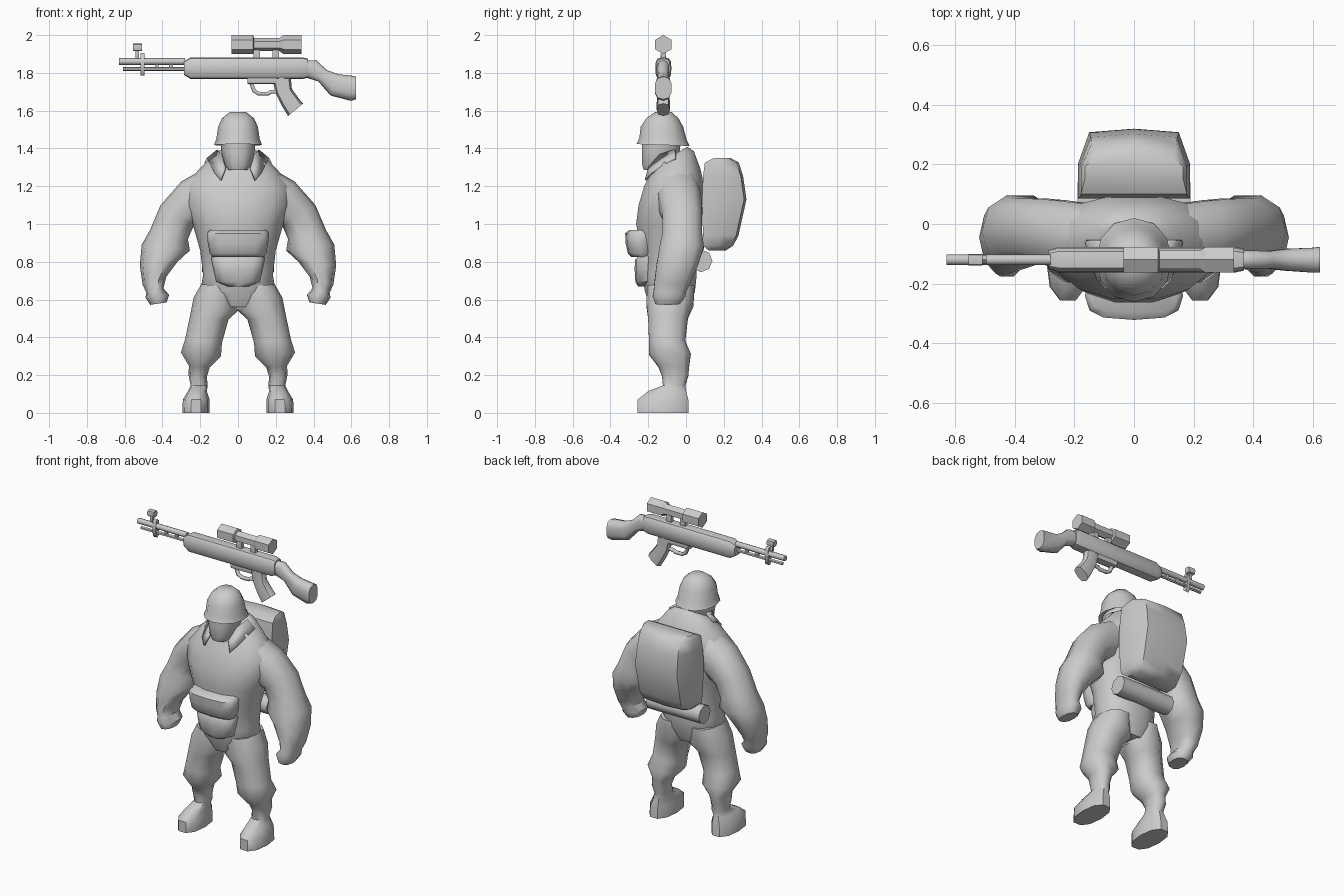
import bpy, bmesh, math
from mathutils import Vector

grey = bpy.data.materials.new("plain_grey")
grey.diffuse_color = (0.6, 0.6, 0.6, 1)


def finish(obj, angle=50):
    obj.data.materials.append(grey)
    bpy.ops.object.select_all(action='DESELECT')
    obj.select_set(True)
    bpy.context.view_layer.objects.active = obj
    bpy.ops.object.shade_smooth_by_angle(angle=math.radians(angle))


def make(name, bm, angle=50):
    bmesh.ops.recalc_face_normals(bm, faces=bm.faces)
    mesh = bpy.data.meshes.new(name)
    bm.to_mesh(mesh)
    bm.free()
    obj = bpy.data.objects.new(name, mesh)
    bpy.context.collection.objects.link(obj)
    finish(obj, angle)
    return obj


def loft(name, sections, n=10, e=1.0, angle=50, sx=1):
    """Skin sections (x1, z1, x2, z2, y_front, y_back[, tilt]) with rounded rings."""
    bm = bmesh.new()
    rings = []
    for s in sections:
        x1, z1, x2, z2, yf, yb = s[:6]
        tilt = s[6] if len(s) > 6 else 0
        ring = []
        for i in range(n):
            a = 2 * math.pi * i / n
            c, d = [math.copysign(abs(v) ** e, v) if abs(v) > 1e-6 else 0
                    for v in (math.cos(a), math.sin(a))]
            ring.append(bm.verts.new((sx * ((x1 + x2) / 2 + (x2 - x1) / 2 * c),
                                      (yf + yb) / 2 + (yb - yf) / 2 * d,
                                      (z1 + z2) / 2 + (z2 - z1) / 2 * c + tilt * d)))
        rings.append(ring)
    for r, q in zip(rings, rings[1:]):
        for i in range(n):
            j = (i + 1) % n
            bm.faces.new((r[i], r[j], q[j], q[i]))
    bm.faces.new(rings[0])
    bm.faces.new(rings[-1])
    return make(name, bm, angle)


def stack(name, levels, **kw):
    """Symmetric loft from (z, half_width, y_front, y_back[, tilt])."""
    return loft(name, [(-l[1], l[0], l[1], l[0]) + tuple(l[2:]) for l in levels], **kw)


def along_x(name, levels, y=-0.12, **kw):
    """Loft along x from (x, z_low, z_high, half_depth)."""
    return loft(name, [(x, a, x, b, y - h, y + h) for x, a, b, h in levels], **kw)


# Torso with tilted collar
stack("torso", [(.56, .10, -.19, .02), (.64, .20, -.22, .05), (.73, .185, -.235, .06),
                (.86, .20, -.24, .055), (1.0, .24, -.268, .08), (1.1, .28, -.255, .10),
                (1.2, .28, -.225, .10), (1.28, .215, -.19, .08, .01),
                (1.345, .15, -.175, .045, .04), (1.365, .115, -.15, .01, .045)], n=14, e=.9, angle=60)

for side, sx in (("left", 1), ("right", -1)):
    # Arm and fist
    loft("arm_" + side, [(.10, 1.05, .17, 1.30, -.17, .07), (.20, 1.0, .30, 1.225, -.15, .085),
                         (.235, .99, .41, 1.10, -.13, .09), (.265, .92, .465, .97, -.13, .09),
                         (.255, .86, .51, .89, -.145, .10), (.32, .80, .52, .78, -.16, .07),
                         (.38, .72, .505, .68, -.17, .03), (.395, .66, .485, .635, -.175, .005),
                         (.365, .625, .49, .61, -.18, 0), (.378, .585, .465, .572, -.165, -.03)],
         e=.85, sx=sx)
    # Trouser leg, boot shaft and boot
    loft("leg_" + side, [(.02, .67, .195, .68, -.21, .05), (0, .54, .235, .61, -.215, .045),
                         (.05, .495, .255, .51, -.205, .015), (.085, .37, .28, .39, -.20, 0),
                         (.09, .30, .302, .32, -.20, .03), (.15, .24, .26, .25, -.15, .02),
                         (.165, .19, .262, .20, -.13, .015), (.16, .145, .25, .145, -.125, 0),
                         (.165, .115, .265, .115, -.205, .005), (.15, .07, .292, .07, -.262, .018),
                         (.15, 0, .295, 0, -.262, .02)], e=.85, sx=sx)
    # Collar flap
    bm = bmesh.new()
    bm.faces.new([bm.verts.new((sx * x, y, z)) for x, y, z in
                  ((.09, -.14, 1.37), (.11, -.06, 1.395), (.165, -.06, 1.35),
                   (.125, -.19, 1.27), (.095, -.218, 1.235), (.07, -.20, 1.30))])
    flap = make("collar_flap_" + side, bm)
    flap.modifiers.new("thickness", 'SOLIDIFY').thickness = .012

# Head
stack("head", [(1.285, .05, -.225, -.12), (1.31, .07, -.235, -.07), (1.38, .088, -.237, -.03),
               (1.46, .092, -.235, -.02)], n=10, e=.85)
# Helmet with flared brim
stack("helmet", [(1.44, .09, -.22, -.02), (1.418, .127, -.262, .02, -.005),
                 (1.45, .115, -.247, .003, -.004), (1.515, .105, -.24, -.015),
                 (1.56, .085, -.21, -.04), (1.592, .045, -.165, -.075)], n=12, e=.95)

# Belt pouches
stack("belt_pouch", [(.825, .135, -.29, -.18), (.845, .15, -.308, -.17), (.90, .16, -.32, -.16),
                     (.95, .165, -.322, -.16), (.968, .15, -.30, -.17)], n=12, e=.7)
stack("lower_pouch", [(.67, .06, -.255, -.16), (.695, .115, -.268, -.14), (.76, .13, -.272, -.14),
                      (.81, .14, -.27, -.14), (.83, .14, -.25, -.14)], n=12, e=.75)


# Backpack: rounded back panel, tapering away from the body
def pack_ring(bm, z, w, y0, y1):
    pts = [(-w, y0), (-w, y0 + .5 * (y1 - y0)), (-.8 * w, y1 - .012), (0, y1),
           (.8 * w, y1 - .012), (w, y0 + .5 * (y1 - y0)), (w, y0), (0, y0)]
    # top and bottom slope with depth
    return [bm.verts.new((x, y, z)) for x, y in pts]


bm = bmesh.new()
rings = [pack_ring(bm, *r) for r in ((.86, .15, .12, .21), (.885, .175, .09, .25), (.94, .183, .09, .278),
                                     (1.13, .188, .085, .32), (1.25, .182, .09, .303),
                                     (1.325, .178, .10, .28), (1.35, .165, .15, .235))]
for r, q in zip(rings, rings[1:]):
    for i in range(8):
        j = (i + 1) % 8
        bm.faces.new((r[i], r[j], q[j], q[i]))
bm.faces.new(rings[0])
bm.faces.new(rings[-1])
make("backpack", bm, 45)

# Bedroll under the pack
loft("bedroll", [(x, .745, x, .865, .02, .14) for x in (-.19, .19)], n=8)

# Rifle body, barrel and gas tube
along_x("rifle_body", [(-.287, 1.79, 1.86, .032), (-.25, 1.767, 1.882, .043),
                       (.34, 1.767, 1.882, .043), (.37, 1.775, 1.875, .036)], n=12, e=.6, angle=35)
along_x("barrel", [(x, 1.842, 1.878, .018) for x in (-.63, -.28)], n=8)
along_x("gas_tube", [(x, 1.81, 1.831, .011) for x in (-.61, -.28)], n=6)
for i, x in enumerate((-.43, -.355)):
    along_x("tube_stud_%d" % i, [(x - .01, 1.822, 1.85, .007), (x + .01, 1.822, 1.85, .007)], n=6)

# Front sight
along_x("sight_band", [(-.517, 1.785, 1.905, .018), (-.495, 1.785, 1.905, .018)], n=8, e=.6)
along_x("sight_block", [(-.555, 1.915, 1.955, .02), (-.508, 1.915, 1.955, .02)], n=8, e=.6)
along_x("sight_stem", [(-.542, 1.87, 1.925, .007), (-.525, 1.87, 1.925, .007)], n=6)

# Scope with two bells and mounts
along_x("scope", [(-.035, 1.9, 2.0, .05), (.08, 1.9, 2.0, .05), (.085, 1.915, 1.985, .035),
                  (.22, 1.915, 1.985, .035), (.24, 1.9, 2.0, .05), (.335, 1.9, 2.0, .05)], n=6, angle=30)
for i, x in enumerate((.1, .2)):
    along_x("scope_mount_%d" % i, [(x - .017, 1.87, 1.93, .014), (x + .017, 1.87, 1.93, .014)], n=8, e=.6)

# Shoulder stock and pistol grip
loft("stock", [(.355, 1.78, .36, 1.866, -.152, -.088), (.37, 1.772, .415, 1.867, -.152, -.088),
               (.425, 1.755, .47, 1.815, -.15, -.09), (.49, 1.68, .53, 1.793, -.158, -.082),
               (.597, 1.652, .61, 1.784, -.165, -.078), (.625, 1.66, .625, 1.78, -.165, -.075)], n=10, e=.75)
loft("pistol_grip", [(.18, 1.775, .28, 1.775, -.15, -.09), (.20, 1.69, .285, 1.715, -.15, -.09),
                     (.23, 1.63, .325, 1.66, -.155, -.085), (.265, 1.572, .345, 1.638, -.155, -.085)], n=8, e=.75)

# Trigger guard
curve = bpy.data.curves.new("trigger_guard", 'CURVE')
curve.dimensions = '3D'
curve.bevel_depth, curve.bevel_resolution = .012, 1
spline = curve.splines.new('POLY')
path = [(.06, 1.77), (.085, 1.705), (.11, 1.69), (.16, 1.69), (.175, 1.70), (.205, 1.70)]
spline.points.add(len(path) - 1)
for p, (x, z) in zip(spline.points, path):
    p.co = (x, -.12, z, 1)
guard = bpy.data.objects.new("trigger_guard", curve)
bpy.context.collection.objects.link(guard)
curve.materials.append(grey)
along_x("trigger_housing", [(.05, 1.74, 1.79, .03), (.2, 1.74, 1.79, .03)], n=8, e=.6)
